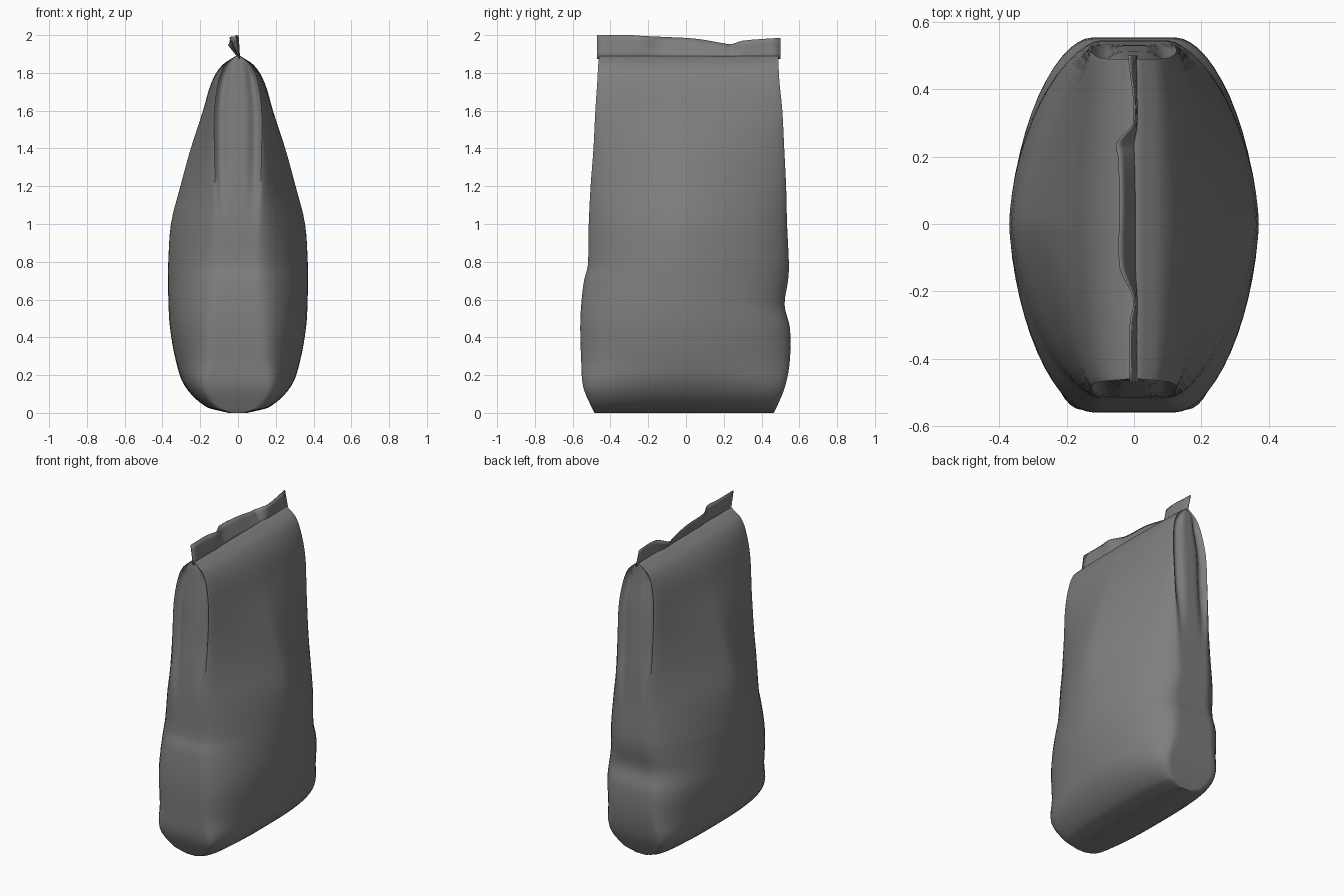
import bpy, bmesh, math

cube = bpy.data.objects.get("Cube")
if cube:
    bpy.data.objects.remove(cube, do_unlink=True)

grey = bpy.data.materials.new("bag_grey")
grey.use_nodes = True
colour = (0.21, 0.21, 0.21, 1)
grey.diffuse_color = colour
grey.node_tree.nodes["Principled BSDF"].inputs["Base Color"].default_value = colour


def make_object(name, bm, angle):
    bmesh.ops.recalc_face_normals(bm, faces=bm.faces[:])
    mesh = bpy.data.meshes.new(name)
    bm.to_mesh(mesh)
    bm.free()
    mesh.materials.append(grey)
    obj = bpy.data.objects.new(name, mesh)
    bpy.context.collection.objects.link(obj)
    bpy.ops.object.select_all(action='DESELECT')
    obj.select_set(True)
    bpy.context.view_layer.objects.active = obj
    bpy.ops.object.shade_smooth_by_angle(angle=math.radians(angle))
    return obj


def smooth_samples(rows, steps):
    """Sample a cubic through the rows, first column as parameter."""
    def slope(i, c):
        a, b = rows[max(i - 1, 0)], rows[min(i + 1, len(rows) - 1)]
        return (b[c] - a[c]) / (b[0] - a[0])
    for i in range(len(rows) - 1):
        p, q = rows[i], rows[i + 1]
        d = q[0] - p[0]
        for s in range(steps):
            t = s / steps
            yield [p[0] + d * t] + [
                p[c] * (2*t**3 - 3*t*t + 1) + q[c] * (3*t*t - 2*t**3)
                + d * (slope(i, c) * (t**3 - 2*t*t + t) + slope(i + 1, c) * (t**3 - t*t))
                for c in range(1, len(p))]
    yield list(rows[-1])


def ramp(a, b, v):
    t = min(max((v - a) / (b - a), 0), 1)
    return t * t * (3 - 2 * t)


def quarter(half, ridge, reach, power, fold):
    """Bulging side wall out to the ridge, then the gusset to the middle."""
    points = []
    for k in range(15):
        a = math.pi / 2 * k / 14
        u, v = max(math.cos(a), 0) ** (2 / power), math.sin(a) ** (2 / power)
        points.append((ridge + (half - ridge) * u, reach * v))
    for k in range(1, 9):
        f = 1 - k / 8
        crease = math.exp(-((f - 0.72) / 0.22) ** 2)
        points.append((ridge * f, reach - fold * crease))
    return points


# Bag sections: height, half width, ridge offset, front reach, back reach, squareness
sections = [
    (0.00, 0.05, 0.03, 0.485, 0.465, 3),
    (0.03, 0.165, 0.10, 0.50, 0.48, 2.7),
    (0.14, 0.28, 0.16, 0.545, 0.525, 2.1),
    (0.28, 0.33, 0.13, 0.555, 0.55, 1.9),
    (0.45, 0.36, 0.12, 0.56, 0.55, 1.85),
    (0.57, 0.368, 0.11, 0.555, 0.522, 1.8),
    (0.70, 0.37, 0.10, 0.54, 0.54, 1.7),
    (0.78, 0.37, 0.10, 0.52, 0.545, 1.65),
    (1.00, 0.355, 0.11, 0.515, 0.535, 1.5),
    (1.20, 0.305, 0.12, 0.505, 0.53, 1.4),
    (1.40, 0.25, 0.125, 0.49, 0.52, 1.4),
    (1.60, 0.185, 0.125, 0.48, 0.51, 1.5),
    (1.75, 0.14, 0.105, 0.47, 0.495, 1.6),
    (1.84, 0.085, 0.07, 0.465, 0.49, 1.7),
    (1.89, 0.012, 0.01, 0.46, 0.49, 1.7),
]

# Filled bag body with folded gussets at both narrow ends
bm = bmesh.new()
rings = []
for z, half, ridge, front, back, power in smooth_samples(sections, 4):
    fold = 0.028 * ramp(0.95, 1.4, z) * (1 - ramp(1.78, 1.89, z))
    rear = quarter(half, ridge, back, power, fold)
    fore = quarter(half, ridge, front, power, fold)
    outline = rear[:-1] + [(-x, y) for x, y in rear[:0:-1]]
    outline += [(-x, -y) for x, y in fore[:-1]] + [(x, -y) for x, y in fore[:0:-1]]
    rings.append([bm.verts.new((x, y, z)) for x, y in outline])
for low, high in zip(rings, rings[1:]):
    for i in range(len(low)):
        j = (i + 1) % len(low)
        bm.faces.new((low[i], low[j], high[j], high[i]))
bm.faces.new(rings[0])
bm.faces.new(rings[-1])
make_object("bag_body", bm, 60)

# Crimped top seal: y, sideways lean at the rim, rim height
rim = [
    (-0.47, -0.01, 2.0), (-0.30, -0.01, 2.0), (-0.22, 0.0, 1.995),
    (-0.13, -0.04, 1.99), (0.05, -0.04, 1.98), (0.20, -0.045, 1.955),
    (0.24, -0.05, 1.95), (0.30, 0.0, 1.97), (0.50, -0.015, 1.985),
]
bm = bmesh.new()
columns = []
for y, lean, top in smooth_samples(rim, 4):
    column = []
    for k in range(5):
        t = k / 4
        x = 0.008 * (1 - t) + lean * t
        column.append(bm.verts.new((x, y, 1.875 + (top - 1.875) * t)))
    columns.append(column)
for a, b in zip(columns, columns[1:]):
    for k in range(4):
        bm.faces.new((a[k], b[k], b[k + 1], a[k + 1]))
seal = make_object("top_seal", bm, 50)
thick = seal.modifiers.new("thickness", 'SOLIDIFY')
thick.thickness = 0.006
thick.offset = 0
